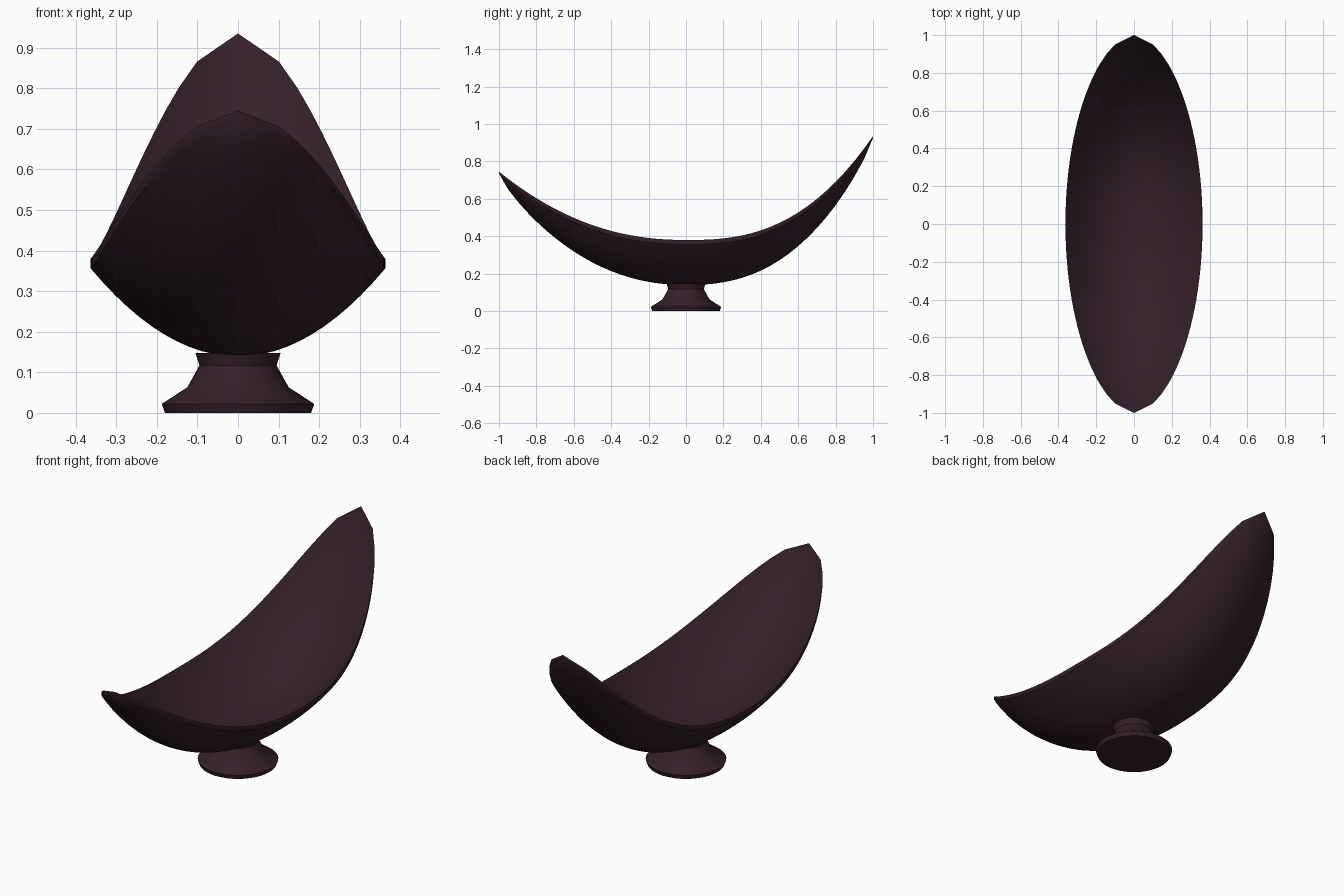
import bpy, bmesh, math

if "Cube" in bpy.data.objects:
    bpy.data.objects.remove(bpy.data.objects["Cube"])

mat = bpy.data.materials.new("dark_aubergine")
mat.diffuse_color = (0.035, 0.014, 0.023, 1)
mat.use_nodes = True
mat.node_tree.nodes["Principled BSDF"].inputs["Base Color"].default_value = mat.diffuse_color


def finish(name, bm, angle):
    bmesh.ops.remove_doubles(bm, verts=bm.verts, dist=1e-5)
    bmesh.ops.recalc_face_normals(bm, faces=bm.faces)
    me = bpy.data.meshes.new(name)
    bm.to_mesh(me)
    bm.free()
    me.materials.append(mat)
    ob = bpy.data.objects.new(name, me)
    bpy.context.collection.objects.link(ob)
    bpy.ops.object.select_all(action='DESELECT')
    ob.select_set(True)
    bpy.context.view_layer.objects.active = ob
    bpy.ops.object.shade_smooth_by_angle(angle=math.radians(angle))
    return ob


# Boat-shaped bowl: closed cross-sections lofted along y
THICK, STATIONS, ACROSS = 0.024, 40, 24


def section(y):
    taper = max(0.0, 1 - y * y)
    width = 0.363 * taper ** 0.55
    depth = 0.217 * taper ** 0.7
    rim = 0.38 + (0.555 * y ** 2.6 if y > 0 else 0.365 * (-y) ** 2.2)
    thick = THICK * (0.4 + 0.6 * taper ** 0.5)
    us = [-1 + 2 * i / ACROSS for i in range(ACROSS + 1)]
    inner = [(u * width, y, rim - depth * (1 - u * u)) for u in us]
    outer = [(x, y, z - thick) for x, y, z in reversed(inner)]
    return inner + outer


bm = bmesh.new()
rings = [[bm.verts.new(p) for p in section(-1 + 2 * i / STATIONS)]
         for i in range(STATIONS + 1)]
for a, b in zip(rings, rings[1:]):
    for i in range(len(a)):
        j = (i + 1) % len(a)
        bm.faces.new((a[i], a[j], b[j], b[i]))
finish("bowl", bm, 40)

# Turned foot
profile = [(0, 0), (0.18, 0), (0.188, 0.022), (0.125, 0.063),
           (0.095, 0.117), (0.105, 0.148), (0, 0.148)]
bm = bmesh.new()
pts = [bm.verts.new((r, 0, z)) for r, z in profile]
edges = [bm.edges.new(e) for e in zip(pts, pts[1:])]
bmesh.ops.spin(bm, geom=pts + edges, cent=(0, 0, 0), axis=(0, 0, 1),
               angle=2 * math.pi, steps=40)
finish("foot", bm, 40)
